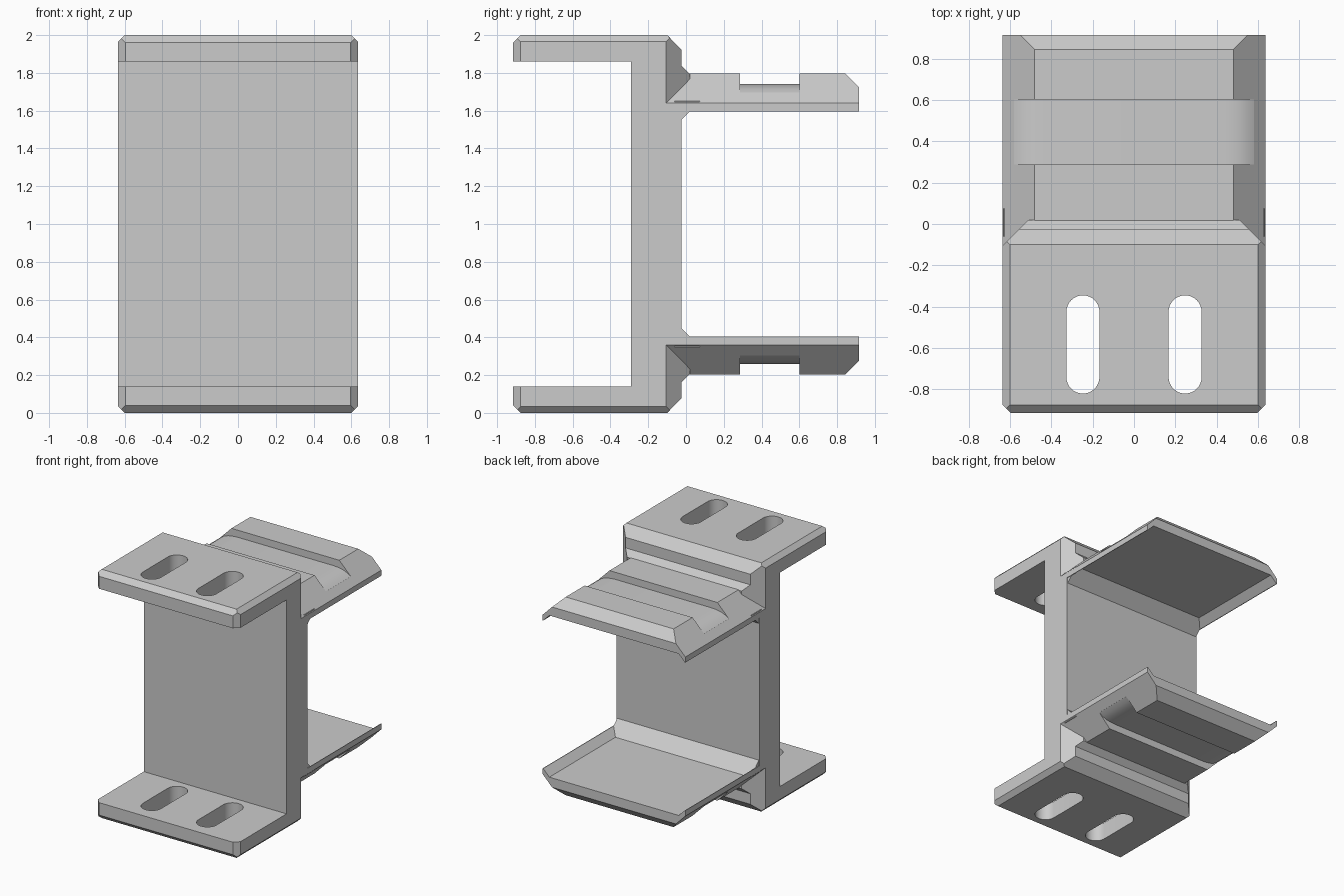
import bpy, bmesh
from math import sin, cos, pi, radians
from mathutils import Vector, Matrix

if "Cube" in bpy.data.objects:
    bpy.data.objects.remove(bpy.data.objects["Cube"])

W = 0.635          # half width
NECK = -0.105      # where the back corners start to taper

metal = bpy.data.materials.new("grey metal")
metal.use_nodes = True
grey = (0.6, 0.6, 0.6, 1)
metal.diffuse_color = grey
metal.node_tree.nodes["Principled BSDF"].inputs["Base Color"].default_value = grey


def prism(name, profile, axis, start, end, cuts=()):
    """Extrude a 2D profile along an axis, then slice off chamfers.
    Each cut is (normal, distance); material beyond the plane is removed."""
    place = {"x": lambda a, b, t: (t, a, b),
             "y": lambda a, b, t: (a, t, b),
             "z": lambda a, b, t: (a, b, t)}[axis]
    bm = bmesh.new()
    face = bm.faces.new([bm.verts.new(place(a, b, start)) for a, b in profile])
    grown = bmesh.ops.extrude_face_region(bm, geom=[face])["geom"]
    bmesh.ops.translate(bm, vec=place(0, 0, end - start),
                        verts=[g for g in grown if isinstance(g, bmesh.types.BMVert)])
    bmesh.ops.recalc_face_normals(bm, faces=bm.faces[:])
    for normal, dist in cuts:
        n = Vector(normal)
        sliced = bmesh.ops.bisect_plane(
            bm, geom=bm.verts[:] + bm.edges[:] + bm.faces[:], dist=1e-5,
            plane_co=n * dist / n.length_squared, plane_no=n, clear_outer=True)
        rim = [g for g in sliced["geom_cut"] if isinstance(g, bmesh.types.BMEdge)]
        bmesh.ops.holes_fill(bm, edges=rim, sides=0)
    bmesh.ops.recalc_face_normals(bm, faces=bm.faces[:])
    mesh = bpy.data.meshes.new(name)
    bm.to_mesh(mesh)
    bm.free()
    mesh.materials.append(metal)
    obj = bpy.data.objects.new(name, mesh)
    bpy.context.collection.objects.link(obj)
    return obj


def carve(obj, cutter):
    mod = obj.modifiers.new("carve", "BOOLEAN")
    mod.operation = "DIFFERENCE"
    mod.solver = "EXACT"
    mod.object = cutter
    bpy.context.view_layer.objects.active = obj
    bpy.ops.object.modifier_apply(modifier=mod.name)
    bpy.data.objects.remove(cutter)


def flipped(obj, name):
    """Copy an upper part to the lower end."""
    mesh = obj.data.copy()
    mesh.transform(Matrix.Translation((0, 0, 2)) @ Matrix.Diagonal((1, 1, -1, 1)))
    mesh.flip_normals()
    copy = bpy.data.objects.new(name, mesh)
    bpy.context.collection.objects.link(copy)
    return copy


def stadium(cx, y0, y1, r, steps=16):
    ends = [(y1 - r, 0), (y0 + r, pi)]
    return [(cx + r * cos(a + pi * i / steps), y + r * sin(a + pi * i / steps))
            for y, a in ends for i in range(steps + 1)]


# Channel body: front plate and two slotted flanges
upper = [(-0.29, 1.86), (-0.915, 1.86), (-0.915, 1.96), (-0.875, 2), (NECK, 2), (NECK, 1.6)]
profile = upper + [(y, 2 - z) for y, z in reversed(upper)]
sides = (1, -1)
chamfers = [((s, 0, 1), 2.6) for s in sides] + [((s, 0, -1), 0.6) for s in sides]
chamfers += [((s, -1, 0), W + 0.875) for s in sides]
body = prism("channel_body", profile, "x", -W, W, chamfers)
for s in sides:
    carve(body, prism("slot_cutter", stadium(s * 0.247, -0.82, -0.345, 0.08), "z", -0.1, 2.1))

# Back wall with angled fillets under the tongues
wall = [(NECK, 1.64), (-0.025, 1.64), (-0.025, 0.36), (NECK, 0.36)]
back_wall = prism("back_wall", wall, "x", -W, W)
fillet = prism("upper_fillet", [(-0.06, 1.55), (-0.025, 1.55), (0.075, 1.65), (-0.06, 1.65)],
               "x", -0.63, 0.63)

# Tapered neck joining the flange to the tongue
neck = prism("upper_neck",
             [(NECK, 1.64), (NECK, 2), (-0.1, 2), (-0.025, 1.925), (-0.025, 1.84),
              (0.02, 1.795), (0.02, 1.66), (-0.03, 1.64)],
             "x", -W, W,
             [((s, 1, 0), W + NECK) for s in sides] + [((s, 0, 1), 2.6) for s in sides])

# Tongue: arched plate with a sloped end and a cross groove
half = [(0.575, 1.65), (W - 0.005, 1.595), (W, 1.595), (W, 1.64), (0.48, 1.797)]
arch = half + [(-x, z) for x, z in reversed(half)]
tongue = prism("upper_tongue", arch, "y", NECK, 0.915, [((0, 1, 1), 2.64)])
half = [(0.43, 1.74), (0.47, 1.737), (0.51, 1.73), (0.55, 1.715), (0.58, 1.695),
        (0.62, 1.69), (0.62, 1.9)]
groove = half + [(-x, z) for x, z in reversed(half)]
carve(tongue, prism("groove_cutter", groove, "y", 0.287, 0.602))

# Lower end repeats the upper one
parts = [body, back_wall, fillet, neck, tongue]
for part in (fillet, neck, tongue):
    parts.append(flipped(part, part.name.replace("upper", "lower")))

bpy.ops.object.select_all(action="DESELECT")
for part in parts:
    part.select_set(True)
bpy.context.view_layer.objects.active = body
bpy.ops.object.shade_smooth_by_angle(angle=radians(25))
